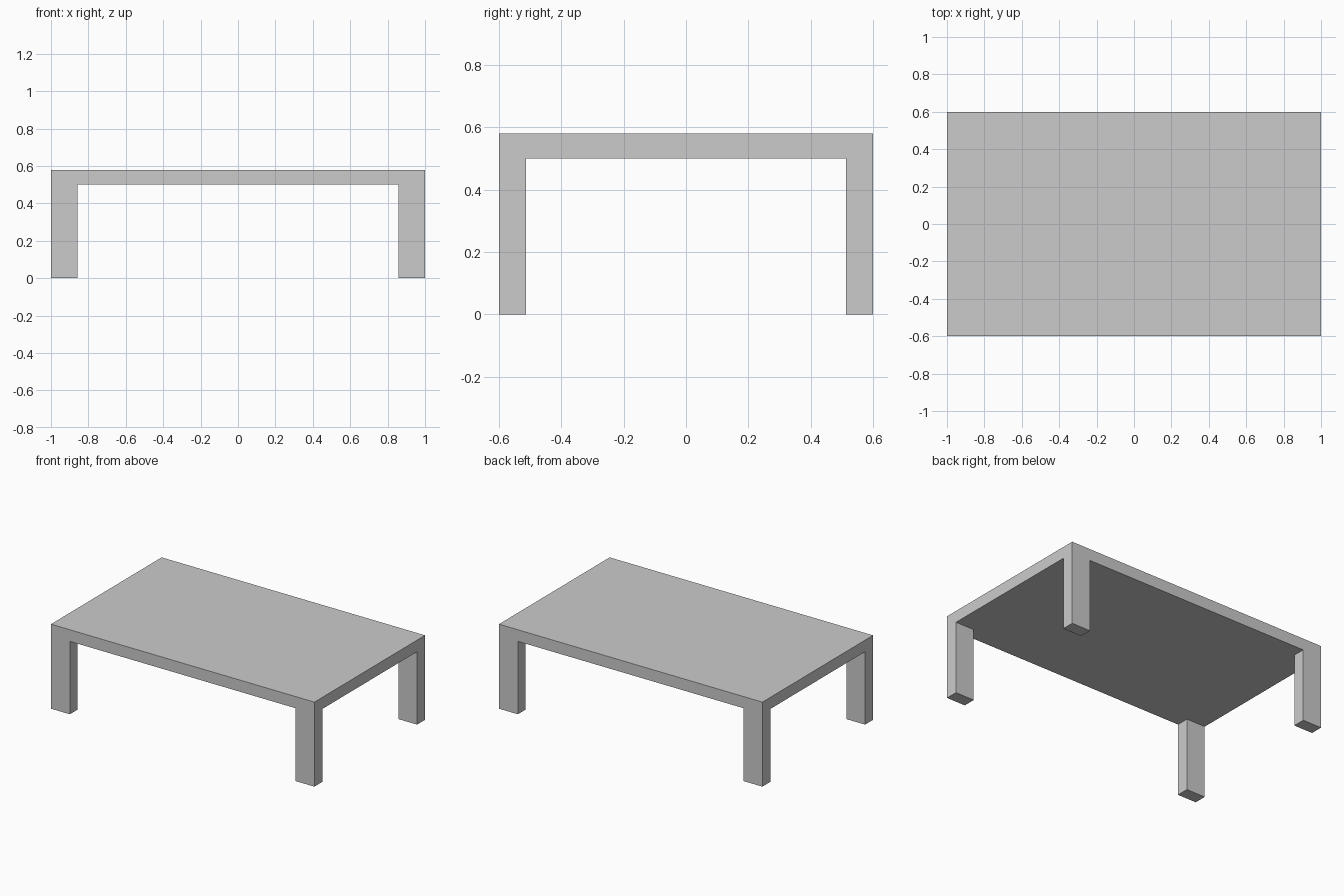
import bpy

if "Cube" in bpy.data.objects:
    bpy.data.objects.remove(bpy.data.objects["Cube"])


def box(name, x0, x1, y0, y1, z0, z1):
    bpy.ops.mesh.primitive_cube_add(
        size=1, location=((x0 + x1) / 2, (y0 + y1) / 2, (z0 + z1) / 2))
    ob = bpy.context.object
    ob.name = name
    ob.scale = (x1 - x0, y1 - y0, z1 - z0)
    bpy.ops.object.transform_apply(location=True, rotation=False, scale=True)
    return ob


# Table slab
HX, HY, UNDER, TOP = 1.0, 0.6, 0.5, 0.58
box("table_top", -HX, HX, -HY, HY, UNDER, TOP)

# Corner legs, flush with the slab's edges
LX, LY = 0.143, 0.086
for sx, side in ((-1, "left"), (1, "right")):
    for sy, end in ((-1, "front"), (1, "back")):
        xs = sorted((sx * HX, sx * (HX - LX)))
        ys = sorted((sy * HY, sy * (HY - LY)))
        box(f"{end}_{side}_leg", *xs, *ys, 0, UNDER)
